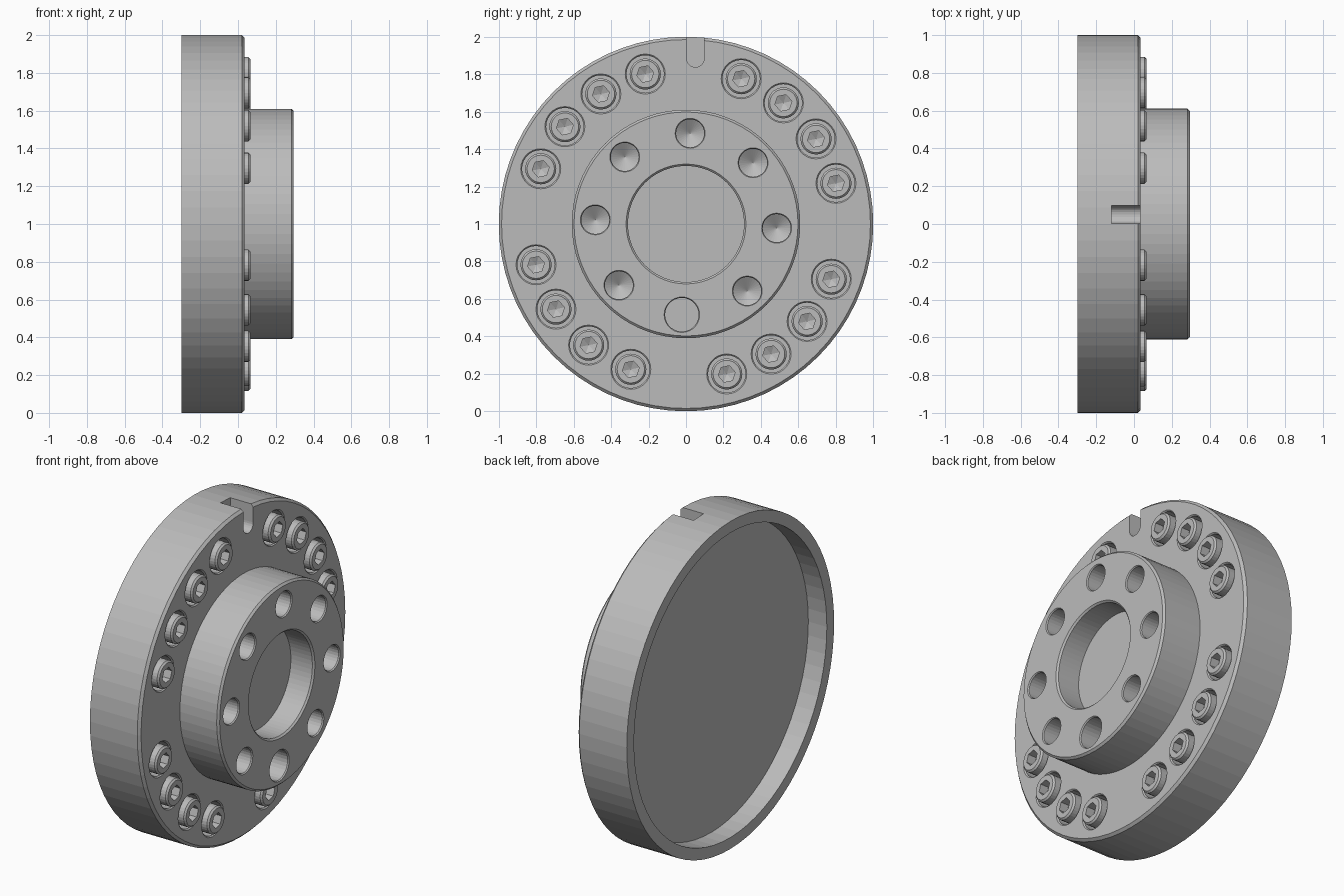
import bpy, bmesh, math
from mathutils import Vector

cube = bpy.data.objects.get("Cube")
if cube:
    bpy.data.objects.remove(cube)

steel = bpy.data.materials.new("light grey steel")
steel.use_nodes = True
GREY = (0.5, 0.5, 0.5, 1)
steel.diffuse_color = GREY
steel.node_tree.nodes["Principled BSDF"].inputs["Base Color"].default_value = GREY


def lathe(bm, profile, segs, y=0, z=0, turn=0):
    """Revolve (x, radius) points about an x-parallel axis; zero radius closes the end."""
    rings = []
    for x, r in profile:
        if r == 0:
            rings.append([bm.verts.new((x, y, z))])
            continue
        angles = [turn + math.tau * i / segs for i in range(segs)]
        rings.append([bm.verts.new((x, y + r * math.cos(a), z + r * math.sin(a))) for a in angles])
    for a, b in zip(rings, rings[1:]):
        for i in range(segs):
            quad = [a[i % len(a)], a[(i + 1) % len(a)], b[(i + 1) % len(b)], b[i % len(b)]]
            bm.faces.new(list(dict.fromkeys(quad)))


def make(name, bm):
    bmesh.ops.recalc_face_normals(bm, faces=bm.faces)
    mesh = bpy.data.meshes.new(name)
    bm.to_mesh(mesh)
    bm.free()
    mesh.materials.append(steel)
    ob = bpy.data.objects.new(name, mesh)
    bpy.context.collection.objects.link(ob)
    return ob


def cut(ob, cutter):
    """Subtract the cutter, keep the result as plain mesh and drop the cutter."""
    mod = ob.modifiers.new("cut", 'BOOLEAN')
    mod.operation, mod.solver, mod.object = 'DIFFERENCE', 'EXACT', cutter
    deps = bpy.context.evaluated_depsgraph_get()
    mesh = bpy.data.meshes.new_from_object(ob.evaluated_get(deps))
    ob.modifiers.clear()
    ob.data = mesh
    bpy.data.objects.remove(cutter)


def polar(radius, degrees):
    a = math.radians(degrees)
    return radius * math.cos(a), 1 + radius * math.sin(a)


FACE, END = 0.035, 0.295
screws = [polar(0.83, 15.2 + 90 * q + 18 * k) for q in range(4) for k in range(4)]

# Flange with rear recess, raised boss and shallow central bore
bm = bmesh.new()
lathe(bm, [(-0.175, 0), (-0.175, 0.93), (-0.3, 0.93), (-0.3, 1), (FACE - 0.015, 1),
           (FACE, 0.985), (FACE, 0.61), (END - 0.012, 0.61), (END, 0.598),
           (END, 0.32), (END - 0.01, 0.31), (0.14, 0.31), (0.14, 0)], 72, z=1)
body = make("flange_body", bm)

# Counterbores for the screws
bm = bmesh.new()
for y, z in screws:
    lathe(bm, [(-0.05, 0), (-0.05, 0.1), (FACE - 0.007, 0.1), (FACE, 0.107), (0.1, 0.107), (0.1, 0)],
          28, y, z)
cut(body, make("counterbore_cutter", bm))

# Tapped holes with drill-point ends, and one flat dowel hole at the bottom
bm = bmesh.new()
for k in range(8):
    y, z = polar(0.485, -2.6 + 45 * k)
    r, tip = (0.09, 0.12) if k == 6 else (0.075, 0.07)
    lathe(bm, [(tip, 0), (0.12, r), (END - 0.007, r), (END, r + 0.005), (0.4, r + 0.005), (0.4, 0)],
          28, y, z)
cut(body, make("boss_hole_cutter", bm))

# Round-bottomed key slot in the rim
bm = bmesh.new()
outline = [(0.097, 2.1), (0.003, 2.1)]
outline += [(0.05 - 0.047 * math.cos(a), 1.885 - 0.047 * math.sin(a))
            for a in (math.pi * i / 12 for i in range(13))]
face = bm.faces.new([bm.verts.new((-0.12, y, z)) for y, z in outline])
ext = bmesh.ops.extrude_face_region(bm, geom=[face])
bmesh.ops.translate(bm, vec=Vector((0.3, 0, 0)),
                    verts=[v for v in ext["geom"] if isinstance(v, bmesh.types.BMVert)])
cut(body, make("slot_cutter", bm))

# Socket-head screws: one head is cut, the rest share its mesh
bm = bmesh.new()
lathe(bm, [(-0.06, 0), (-0.06, 0.083), (0.055, 0.083), (0.065, 0.073), (0.065, 0)], 28)
head = make("screw_head_1", bm)
bm = bmesh.new()
lathe(bm, [(-0.01, 0), (0.01, 0.046), (0.1, 0.046), (0.1, 0)], 6, turn=0.2)
cut(head, make("socket_cutter", bm))
for i, (y, z) in enumerate(screws):
    ob = head
    if i:
        ob = bpy.data.objects.new(f"screw_head_{i + 1}", head.data)
        bpy.context.collection.objects.link(ob)
    ob.location = (0, y, z)
